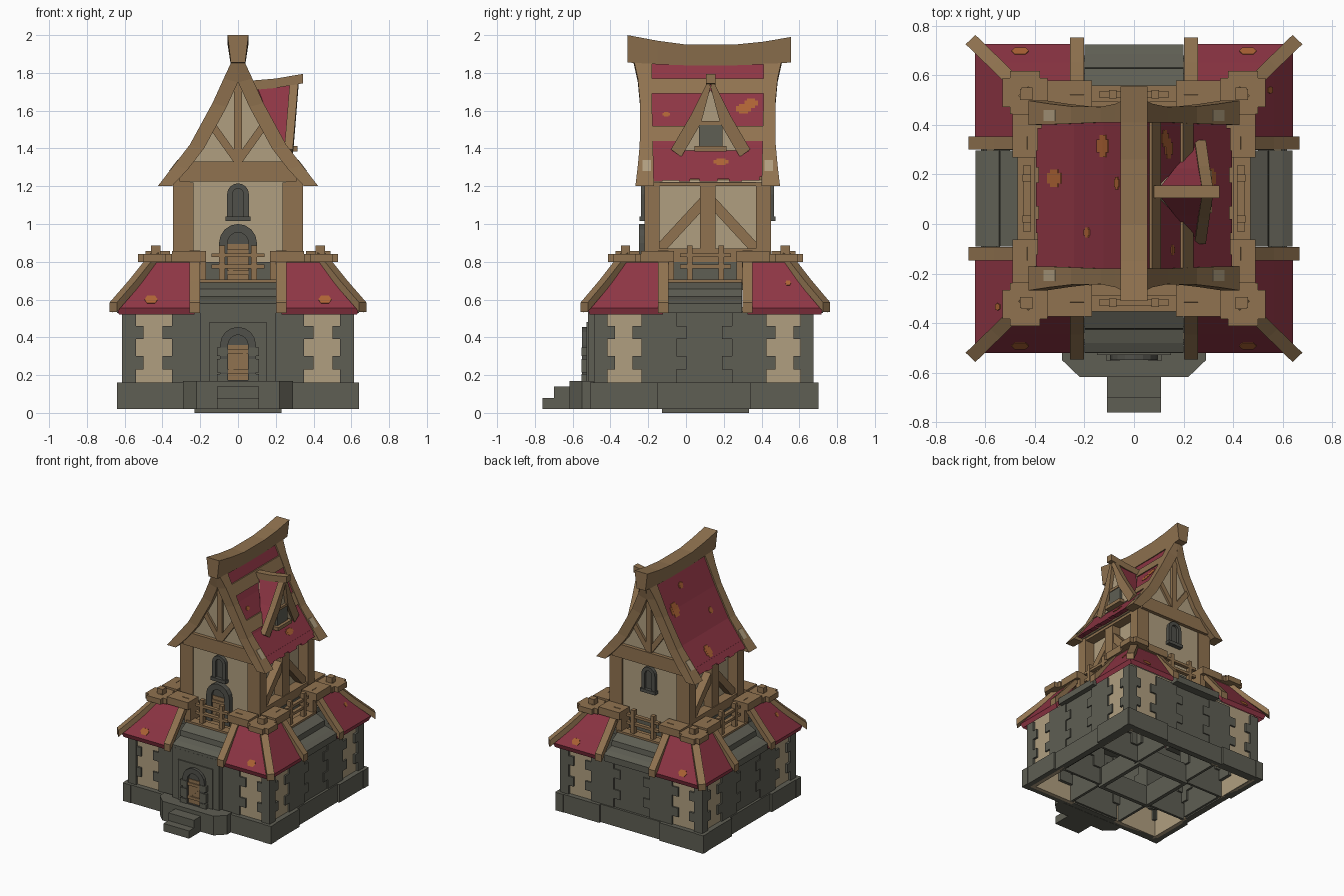
import bpy, bmesh, math, random
from mathutils import Vector, Matrix

if "Cube" in bpy.data.objects:
    bpy.data.objects.remove(bpy.data.objects["Cube"])
random.seed(4)

def mat(name, *c):
    m = bpy.data.materials.new(name)
    m.diffuse_color = (*c, 1)
    m.use_nodes = True
    m.node_tree.nodes["Principled BSDF"].inputs["Base Color"].default_value = m.diffuse_color
    return m
RED = mat("roof red", .27, .036, .058)
WOOD = mat("timber brown", .28, .171, .08)
TAN = mat("plaster tan", .435, .345, .215)
STONE = mat("grey stone", .113, .112, .087)
DARK = mat("dark stone", .08, .08, .068)
RUST = mat("rust orange", .42, .125, .035)

# ---- helpers: a shell is a list of vertex loops that are skinned together
def box(x0, x1, y0, y1, z0, z1):
    return [[(x0, y0, z), (x1, y0, z), (x1, y1, z), (x0, y1, z)] for z in (z0, z1)]

def prism_y(pts, y0, y1):
    return [[(x, y, z) for x, z in pts] for y in (y0, y1)]

def prism_x(pts, x0, x1):
    return [[(x, y, z) for y, z in pts] for x in (x0, x1)]

def sweep(path, side, w, h):
    s = Vector(side).normalized() * w / 2
    up = Vector((0, 0, h))
    return [[p - s, p + s, p + s + up, p - s + up] for p in map(Vector, path)]

def beam(p, q, side, w, t):
    p, q = Vector(p), Vector(q)
    s = Vector(side).normalized() * t / 2
    n = (q - p).cross(s).normalized() * w / 2
    return [[c - s - n, c + s - n, c + s + n, c - s + n] for c in (p, q)]

def make(name, material, shells, mats=None, closed=False):
    bm = bmesh.new()
    for M in mats or [Matrix()]:
        for loops in shells:
            vs = [[bm.verts.new(M @ Vector(p)) for p in lp] for lp in loops]
            pairs = list(zip(vs, vs[1:] + ([vs[0]] if closed else [])))
            for a, b in pairs:
                for i in range(len(a)):
                    j = (i + 1) % len(a)
                    bm.faces.new((a[i], a[j], b[j], b[i]))
            if not closed:
                bm.faces.new(vs[0][::-1])
                bm.faces.new(vs[-1])
    bmesh.ops.recalc_face_normals(bm, faces=bm.faces)
    me = bpy.data.meshes.new(name)
    bm.to_mesh(me)
    bm.free()
    me.materials.append(material)
    ob = bpy.data.objects.new(name, me)
    bpy.context.collection.objects.link(ob)
    return ob

MX, MY = Matrix.Diagonal((-1, 1, 1, 1)), Matrix.Diagonal((1, -1, 1, 1))
def at(cy): return Matrix.Translation((0, cy, 0))
def ring(cy, sy=1): return [at(cy) @ Matrix.Diagonal((1, sy, 1, 1)) @ Matrix.Rotation(k * math.pi / 2, 4, 'Z') for k in range(4)]
def eight(cy, sy=1): return [m @ f for m in ring(cy, sy) for f in (Matrix(), MX)]
def quad(cy): return [at(cy) @ a @ b for a in (Matrix(), MX) for b in (Matrix(), MY)]
# centres and depth scales of walls, lower roofs, tower
CW, SW, CR, SY, CT = .096, .945, .103, .972, .115

# ---- stone ground floor: four corner towers joined by bays
make("plinth_corner", STONE, [box(.26, .64, -.636, -.57, .02, .16)], eight(CW, SW))
make("plinth_bay", STONE, [box(-.262, .262, -.618, -.57, .02, .16)], ring(CW, SW))
make("plinth_core", STONE, [box(-.23, .23, -.23, -.20, 0, .16)], ring(CR))
make("plaster_wall", TAN, [box(.2, .595, -.595, -.565, .02, .56)], eight(CW, SW))
make("inner_wall", STONE, [box(.2, .57, -.235, -.215, .02, .56)], eight(CW, SW))
rows = [.15, .23, .30, .39, .46, .54]
quoins = []
for i in range(5):
    z0, z1 = rows[i], rows[i + 1]
    a, b = (.50, .40) if i % 2 else (.55, .35)
    quoins += [box(a, .613, -.612, -.54, z0, z1), box(.10 if i % 2 else .155, b, -.608, -.54, z0, z1),
               box(a, .59, -.25, -.20, z0, z1), box(.2, b - .05, -.25, -.20, z0, z1)]
make("quoins", STONE, quoins, eight(CW, SW))
make("stone_bay", STONE, [box(-.2, .2, -.599, -.555, .03, .56)], ring(CW, SW))
ledge = [(-.38, .53), (-.64, .53), (-.64, .58), (-.60, .60), (-.545, .615), (-.54, .655), (-.49, .68), (-.47, .69), (-.38, .69)]
make("bay_ledge", STONE, [prism_x(ledge, -.2, .2)], ring(CR, SY))

# ---- front bay, landing and steps
make("front_bay", STONE, [box(-.2, .2, -.52, -.45, .15, .56)])
land = [(-.29, -.49), (-.29, -.55), (-.22, -.617), (.22, -.617), (.29, -.55), (.29, -.49)]
make("landing", STONE, [[[(x, y, z) for x, y in land] for z in (.02, .17)]])
make("steps", STONE, [box(-.11, .11, -.76, -.69, .02, .08), box(-.11, .11, -.70, -.60, .02, .14)])

# ---- corner hip roofs with rafters
prof = [(.46, .81), (.565, .665), (.642, .555)]
make("corner_roof", RED, [[[(.23, -d, z), (d, -d, z), (d - .012, -d + .012, z - .035), (.23, -d + .012, z - .035)]
                           for d, z in prof]], eight(CR, SY))
make("hip_rafter", WOOD, [sweep([(.44, -.44, .80), (.56, -.56, .65), (.66, -.66, .535)], (1, 1, 0), .055, .05)], ring(CR, SY))
make("side_rafter", WOOD, [sweep([(.23, -.43, .805), (.23, -.565, .645), (.23, -.668, .53)], (1, 0, 0), .055, .055)], eight(CR, SY))
def low_patch(x, t, w, h):
    a, b = prof[1], prof[2]
    out = []
    for s, k in ((-h, .6), (0, 1), (h, .6)):
        d, z = a[0] + (b[0] - a[0]) * (t + s), a[1] + (b[1] - a[1]) * (t + s)
        out.append([(x - w * k, -d - .003, z + .002), (x + w * k, -d - .003, z + .002),
                    (x + w * k, -d + .01, z - .005), (x - w * k, -d + .01, z - .005)])
    return out
make("roof_patch_low", RUST, [low_patch(.46, .6, .035, .18), low_patch(-.46, .6, .035, .18)],
     [ring(CR, SY)[k] for k in (0, 2)])
make("roof_patch_side", RUST, [low_patch(-.53, -.3, .015, .12), low_patch(.45, -.2, .015, .12)],
     [ring(CR, SY)[k] for k in (1, 3)])

# ---- deck, deck frame and railings
make("deck", STONE, [box(-.42, .42, -.42, .42, .65, .69)], [at(CR)])
make("deck_boards", WOOD, [box(-.4, .4, -.4, .4, .685, .696)], [at(CR)])
make("tower_footing", STONE, [box(-.343, .343, -.338, .338, .66, .80)], [at(CT)])
make("deck_corner", WOOD, [box(.2, .47, -.47, -.2, .77, .81), box(.17, .22, -.46, -.33, .68, .81)], ring(CR, SY))
make("deck_cheek", WOOD, [box(-.22, -.17, -.46, -.33, .68, .81)], ring(CR, SY))
make("deck_beam", WOOD, [box(.17, .35, -.49, -.36, .80, .857), box(.35, .53, -.50, -.38, .80, .842),
                         box(.41, .455, -.46, -.41, .80, .885)], eight(CR, SY))
make("railing", WOOD, [box(-.2, .2, -.47, -.40, .68, .705)] +
     [box(-.14, .14, -.447, -.417, z, z + .02) for z in (.765, .825)] +
     [box(s * .085 - .015, s * .085 + .015, -.45, -.415, .69, .885) for s in (-1, 1)], ring(CR, SY))

# ---- timber tower
make("tower_wall", TAN, [box(-.265, .265, -.325, .325, .68, 1.24)], [at(CT)])
make("tower_post", WOOD, [box(.235, .345, -.335, -.255, .68, 1.22)], quad(CT))
make("side_frame", WOOD, [box(.255, .335, -.042, .042, .68, 1.22), box(.255, .34, -.33, .33, 1.20, 1.26),
                          box(.255, .34, -.33, .33, .8, .87)], [at(CT), at(CT) @ MX])
make("side_brace", WOOD, [beam((.295, -.26, .86), (.295, -.02, 1.12), (1, 0, 0), .055, .06)], quad(CT))

# ---- main roof: curved slope sampled by height
slope = [(1.90, .012), (1.86, .035), (1.64, .135), (1.42, .255), (1.20, .425)]
def rx(z):
    for (za, xa), (zb, xb) in zip(slope, slope[1:]):
        if z >= zb - 1e-6:
            return xa + (xb - xa) * (za - z) / (za - zb)
    return slope[-1][1]
def strip(z0, z1, o0, o1, y0, y1):
    zs = [z0] + [z for z, _ in slope[::-1] if z0 + .01 < z < z1 - .01] + [z1]
    return [[(rx(z) + o0, y0, z), (rx(z) + o0, y1, z), (rx(z) + o1, y1, z), (rx(z) + o1, y0, z)] for z in zs]
BOTH = [at(CT), at(CT) @ MX]
tiles = [strip(1.25, 1.87, -.05, -.012, -.305, .305)]
y = -.30
while y < .26:                       # ragged lower tile edge
    w = random.uniform(.05, .1)
    tiles.append(strip(1.225 + random.choice((0, .006, .012)), 1.275, -.05, -.011, y, min(y + w, .305)))
    y += w
make("roof_tiles", RED, tiles, BOTH)
gable = [(rx(z) - .06, z) for z in (1.22, 1.42, 1.64)]
make("gable_wall", TAN, [prism_y([(-x, z) for x, z in gable] + [(0, 1.83)] + gable[::-1], -.325, .325)], [at(CT)])
board = []
for z, yo, yi in ((1.20, -.383, -.285), (1.31, -.37, -.287), (1.42, -.36, -.29), (1.64, -.358, -.295),
                  (1.77, -.37, -.295), (1.87, -.392, -.295)):
    x, xi, zi = rx(z), max(rx(z) - .075, -.01), z - .02 * (z > 1.2)
    board.append([(x, yo, z), (x, yi, z), (xi, yi, zi), (xi, yo, zi)])
make("bargeboard", WOOD, [board], quad(CT))
make("gable_frame", WOOD, [box(-.31, .31, -.352, -.30, 1.225, 1.33), box(-.022, .022, -.345, -.30, 1.3, 1.82),
                           beam((.0, -.325, 1.33), (.15, -.325, 1.54), (0, 1, 0), .04, .035),
                           beam((.0, -.325, 1.33), (-.15, -.325, 1.54), (0, 1, 0), .04, .035)],
     [at(CT), at(CT) @ MY])
make("roof_batten", WOOD, [strip(1.69, 1.77, -.03, -.003, -.31, .31), strip(1.44, 1.52, -.03, -.003, -.31, .31)], [at(CT)])
ridge = []
for yy, zb, zt in ((-.31, 1.855, 2.0), (-.15, 1.845, 1.97), (.0, 1.84, 1.95), (.26, 1.84, 1.95), (.41, 1.845, 1.965), (.555, 1.855, 1.99)):
    ridge.append([(-.038, yy, zb), (.038, yy, zb), (.055, yy, zt), (-.055, yy, zt)])
make("ridge_beam", WOOD, [ridge])

# ---- rust patches on tiles, worn patches on boards
def patch(z, y, w, h):
    return [strip(z - h, z + h, -.02, -.008, y - w * .6, y + w * .6), strip(z - h * .55, z + h * .55, -.02, -.009, y - w, y + w)]
make("roof_patch_right", RUST, patch(1.61, .19, .04, .025) + patch(1.64, .23, .035, .025) + patch(1.33, .07, .04, .018)
     + patch(1.58, -.22, .02, .012), [at(CT)])
make("roof_patch_left", RUST, patch(1.32, .07, .035, .035) + patch(1.64, .2, .045, .045) + patch(1.52, -.15, .02, .02)
     + patch(1.76, .05, .025, .02), [at(CT) @ MX])
make("worn_patch", TAN, [strip(1.28, 1.34, -.01, .003, -.345, -.30)], quad(CT))

# ---- dormer on the right slope
CD = [at(.13), at(.13) @ MY]
make("dormer_wall", TAN, [[[(.1, -.17, 1.39), (.275, -.17, 1.39), (.275, .17, 1.39), (.1, .17, 1.39)],
                           [(.1, -.01, 1.72), (.285, -.01, 1.72), (.285, .01, 1.72), (.1, .01, 1.72)]]], [at(.13)])
legs = [(.0, 1.755, .09, .30), (.095, 1.565, .165, .285), (.2, 1.385, .258, .27)]
make("dormer_roof", RED, [[[(b, y, z), (f, y, z), (f, y, z - .045), (b, y, z - .045)] for y, z, b, f in legs]], CD)
make("dormer_board", WOOD, [[[(f - .025, y + .01, z + .01), (f + .02, y + .01, z + .01),
                             (f + .02, max(y - .045, 0), z - .03), (f - .025, max(y - .045, 0), z - .03)] for y, z, b, f in legs]], CD)
make("dormer_ridge", WOOD, [sweep([(.08, 0, 1.71), (.2, 0, 1.72), (.345, 0, 1.745)], (0, 1, 0), .05, .05)], [at(.13)])
make("dormer_window", STONE, [box(.2, .292, -.062, .062, 1.40, 1.53)], [at(.13)])
make("dormer_sill", WOOD, [box(.24, .315, -.085, .085, 1.385, 1.412), box(.24, .298, -.075, .075, 1.525, 1.545)], [at(.13)])

# ---- arched doors and windows
def arch(w, z0, z1, n=8):
    c = z1 - w
    return [(-w, z0), (w, z0)] + [(w * math.cos(i * math.pi / n), c + w * math.sin(i * math.pi / n)) for i in range(n + 1)]
def arched(name, w, z0, z1, t, y, M=None):
    o, i = arch(w, z0, z1), arch(w - t, z0 + .004, z1 - t)
    loops = [[(x, yy, z) for x, z in p] for p, yy in ((o, y + .02), (o, y - .027), (i, y - .027), (i, y + .02))]
    make(name + "_frame", DARK, [loops], M, closed=True)
    make(name + "_recess", DARK, [prism_y(i, y + .02, y - .008)], M)
def planks(name, w, z0, z1, y):
    h = z1 - z0
    make(name, WOOD, [box(-w, w, y - .006, y, z0, z1)] +
         [box(-w, w, y - .014, y, z, z + .022) for z in (z0 + h * .2, z0 + h * .75)] +
         [beam((-w + .01, y - .006, z0 + h * .3), (w - .01, y - .006, z0 + h * .75), (0, 1, 0), .022, .014)])
make("door_panel", STONE, [box(-.15, .15, -.528, -.51, .16, .48)])
arched("front_door", .095, .17, .455, .042, -.523)
planks("front_door_planks", .053, .17, .36, -.53)
make("door_side_blocks", STONE, [box(s * .085 - .027, s * .085 + .027, -.554, -.515, z0, z1)
                                 for s in (-1, 1) for z0, z1 in ((.17, .205), (.215, .285), (.30, .345))])
arched("upper_door", .1, .69, 1.0, .045, -.222)
planks("upper_door_planks", .055, .69, .895, -.229)
arched("tower_window", .058, 1.02, 1.215, .028, -.325, [at(CT), at(CT) @ MY])
make("window_sill", DARK, [box(-.065, .065, -.36, -.32, 1.015, 1.04)], [at(CT), at(CT) @ MY])
